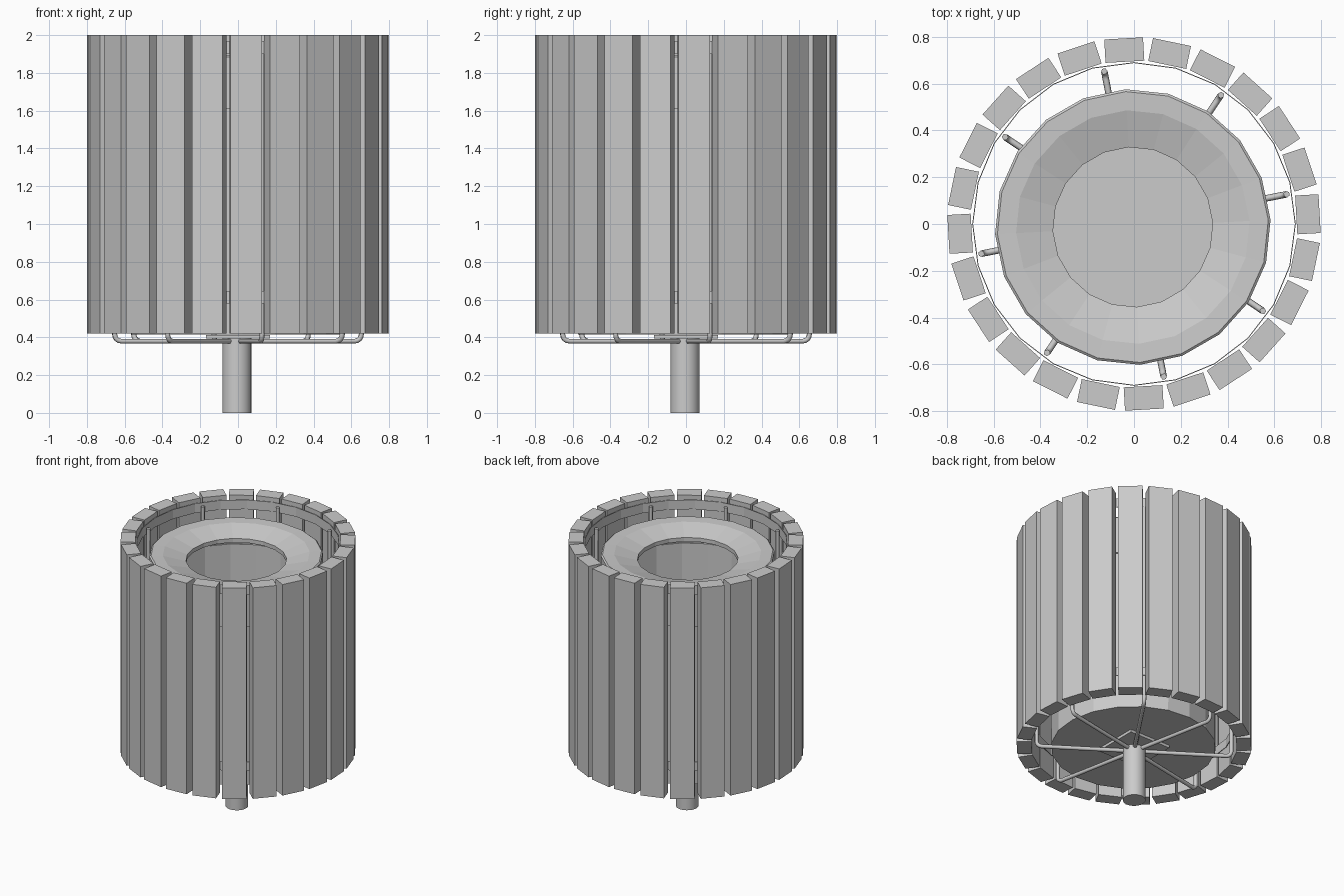
import bpy, bmesh
from math import sin, cos, pi, radians
from mathutils import Vector, Matrix

cube = bpy.data.objects.get("Cube")
if cube:
    bpy.data.objects.remove(cube, do_unlink=True)

grey = bpy.data.materials.new("plain_grey")
grey.use_nodes = True
colour = (0.6, 0.6, 0.6, 1)
grey.diffuse_color = colour
grey.node_tree.nodes["Principled BSDF"].inputs["Base Color"].default_value = colour


def finish(name, bm, loc=(0, 0, 0), smooth=False):
    bmesh.ops.recalc_face_normals(bm, faces=bm.faces)
    mesh = bpy.data.meshes.new(name)
    bm.to_mesh(mesh)
    bm.free()
    mesh.materials.append(grey)
    mesh.polygons.foreach_set("use_smooth", [smooth] * len(mesh.polygons))
    ob = bpy.data.objects.new(name, mesh)
    ob.location = loc
    bpy.context.collection.objects.link(ob)
    return ob


def lathe(name, profile, sides, turn=0, loc=(0, 0, 0), closed=True):
    """Revolve (radius, height) points; radius 0 ends become capped discs."""
    bm = bmesh.new()
    rings = []
    for r, z in profile:
        rings.append([bm.verts.new((r * cos(turn + 2 * pi * i / sides),
                                    r * sin(turn + 2 * pi * i / sides), z))
                      for i in range(sides)])
    pairs = list(zip(rings, rings[1:]))
    if closed:
        pairs.append((rings[-1], rings[0]))
    else:
        bm.faces.new(rings[0])
        bm.faces.new(rings[-1])
    for a, b in pairs:
        for i in range(sides):
            j = (i + 1) % sides
            bm.faces.new((a[i], a[j], b[j], b[i]))
    return finish(name, bm, loc)


def box(name, size, centre, angle=0):
    bm = bmesh.new()
    bmesh.ops.create_cube(bm, size=1)
    bmesh.ops.scale(bm, vec=size, verts=bm.verts)
    bmesh.ops.translate(bm, vec=centre, verts=bm.verts)
    bmesh.ops.rotate(bm, cent=(0, 0, 0), verts=bm.verts,
                     matrix=Matrix.Rotation(angle, 3, "Z"))
    return finish(name, bm)


# Ring of upright slats
for k in range(24):
    box(f"slat_{k + 1}", (0.1, 0.166, 1.58), (0.745, 0, 1.21), radians(3.2 + 15 * k))

# Thin hoops holding the slats
for name, low, high in (("upper_hoop", 1.9, 1.97), ("lower_hoop", 0.58, 0.645)):
    lathe(name, [(0.688, low), (0.692, low), (0.692, high), (0.688, high)], 24)

# Support rods running outward from the post and up inside the slats
for k in range(8):
    a = radians(11 + 45 * k)
    bend = [(0.63 + 0.035 * sin(t * pi / 8), 0.415 - 0.035 * cos(t * pi / 8))
            for t in range(5)]
    path = [(0.04, 0.38)] + bend + [(0.665, 1.95)]
    curve = bpy.data.curves.new("rod_path", "CURVE")
    curve.dimensions = "3D"
    curve.bevel_depth = 0.014
    curve.bevel_resolution = 1
    curve.use_fill_caps = True
    spline = curve.splines.new("POLY")
    spline.points.add(len(path) - 1)
    for point, (r, z) in zip(spline.points, path):
        point.co = (r * cos(a), r * sin(a), z, 1)
    curve.materials.append(grey)
    rod = bpy.data.objects.new(f"support_rod_{k + 1}", curve)
    bpy.context.collection.objects.link(rod)

# Inner bin, open at the top
centre = (-0.005, -0.013, 0)
turn = radians(3)
lathe("inner_bin", [(0.56, 0.415), (0.575, 1.7), (0.565, 1.7), (0.55, 0.435)],
      20, turn, centre, closed=False)

# Lid with a skirt, flat rim and dished opening
lathe("lid", [(0.59, 1.61), (0.59, 1.885), (0.58, 1.893), (0.5, 1.89),
              (0.342, 1.845), (0.342, 1.815), (0.352, 1.815), (0.5, 1.865),
              (0.578, 1.87), (0.578, 1.61)], 20, turn, centre)

# Mounting plate and central post
box("mounting_plate", (0.34, 0.34, 0.02), (0, 0, 0.403))
post = lathe("post", [(0.077, 0), (0.077, 0.395)], 24, 0, (-0.006, -0.005, 0), closed=False)
for face in post.data.polygons:
    face.use_smooth = len(face.vertices) == 4
post.data.set_sharp_from_angle(angle=radians(40))
